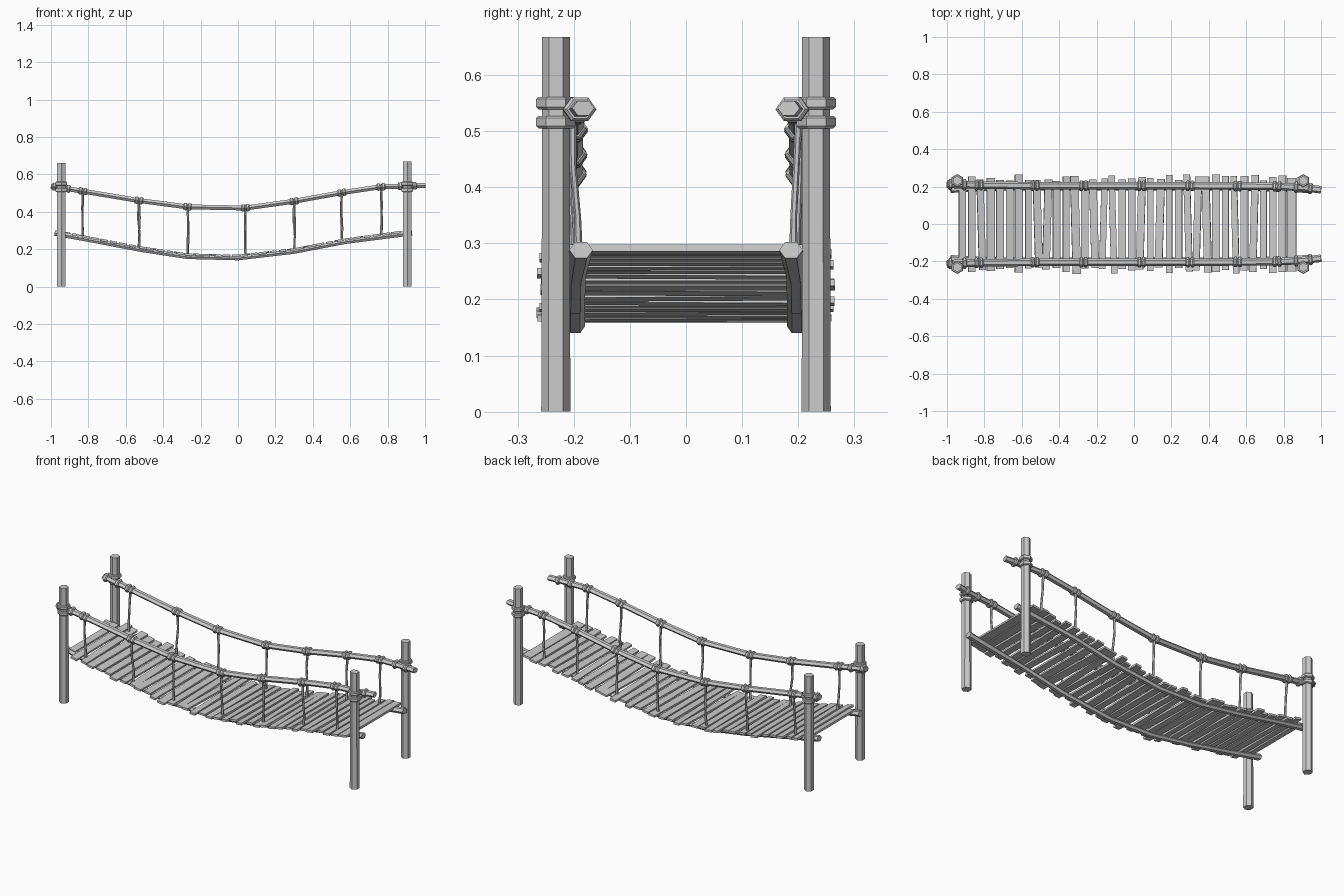
import bpy, bmesh, math, random
from mathutils import Vector

random.seed(4)
cube = bpy.data.objects.get("Cube")
if cube:
    bpy.data.objects.remove(cube, do_unlink=True)

wood = bpy.data.materials.new("weathered_grey")
wood.use_nodes = True
GREY = (0.6, 0.6, 0.6, 1)
wood.diffuse_color = GREY
wood.node_tree.nodes["Principled BSDF"].inputs["Base Color"].default_value = GREY


def finish(name, bm):
    bmesh.ops.recalc_face_normals(bm, faces=bm.faces)
    mesh = bpy.data.meshes.new(name)
    bm.to_mesh(mesh)
    bm.free()
    mesh.materials.append(wood)
    obj = bpy.data.objects.new(name, mesh)
    bpy.context.collection.objects.link(obj)
    return obj


def tube(bm, path, radii, flat=1.0):
    """Hexagonal tube along a path, one radius per point, corners to the sides."""
    pts = [Vector(p) for p in path]
    rings = []
    for i, p in enumerate(pts):
        d = (pts[min(i + 1, len(pts) - 1)] - pts[max(i - 1, 0)]).normalized()
        side = Vector((0, 1, 0))
        side = (side - d * side.dot(d)).normalized()
        up = d.cross(side)
        rings.append([bm.verts.new(p + radii[i] * (side * math.cos(a) + up * flat * math.sin(a)))
                      for a in (k * math.pi / 3 for k in range(6))])
    for a, b in zip(rings, rings[1:]):
        for k in range(6):
            j = (k + 1) % 6
            bm.faces.new((a[k], a[j], b[j], b[k]))
    bm.faces.new(rings[0])
    bm.faces.new(rings[-1])


def sample(path, x):
    """Point on a path at the given x."""
    for a, b in zip(path, path[1:]):
        if x <= b[0]:
            break
    return Vector(a).lerp(Vector(b), (x - a[0]) / (b[0] - a[0]))


def band(bm, path, x, radius, width, flat):
    """Rope wrap around a rail at x, with chamfered rims."""
    d = (sample(path, x + 0.01) - sample(path, x - 0.01)).normalized()
    c = sample(path, x)
    tube(bm, [c + d * width * t for t in (-0.5, -0.25, 0.25, 0.5)],
         [radius * 0.8, radius, radius, radius * 0.8], flat)


RAIL = [(-1, 0.212, 0.537), (-0.83, 0.208, 0.51), (-0.53, 0.205, 0.46), (-0.27, 0.205, 0.426),
        (0.04, 0.205, 0.42), (0.3, 0.204, 0.456), (0.56, 0.203, 0.503), (0.76, 0.202, 0.533),
        (0.9, 0.195, 0.537), (1, 0.183, 0.541)]
BEAM = [(-0.98, 0.187, 0.286), (-0.78, 0.194, 0.247), (-0.52, 0.197, 0.197), (-0.27, 0.197, 0.159),
        (0, 0.197, 0.152), (0.3, 0.197, 0.187), (0.57, 0.196, 0.239), (0.93, 0.187, 0.288)]
HANGERS = (-0.83, -0.53, -0.27, 0.04, 0.3, 0.555, 0.765)
POSTS = ((-0.945, 0.66), (0.905, 0.668))

for label, s in (("left", -1), ("right", 1)):
    side = "front" if s < 0 else "back"
    rail = [(x, s * y, z) for x, y, z in RAIL]
    beam = [(x, s * y, z) for x, y, z in BEAM]

    # Sagging handrail and deck beam
    bm = bmesh.new()
    tube(bm, rail, [0.02] * len(rail), 0.75)
    finish(side + "_handrail", bm)
    bm = bmesh.new()
    tube(bm, beam, [0.021] + [0.017] * (len(beam) - 2) + [0.021], 0.8)
    finish(side + "_deck_beam", bm)

    # Hanging ropes, each slightly crooked
    bm = bmesh.new()
    for x in HANGERS:
        top, low = sample(rail, x), sample(beam, x)
        path = [top.lerp(low, t) for t in (0, 0.35, 0.7, 1)]
        for p in path[1:3]:
            p += Vector((random.uniform(-0.006, 0.006), random.uniform(-0.004, 0.004), 0))
        tube(bm, path, [0.007, 0.006, 0.006, 0.008])
    finish(side + "_hanging_ropes", bm)

    # Paired rope wraps on the handrail
    bm = bmesh.new()
    for x in HANGERS:
        for off in (-0.012, 0.012):
            band(bm, rail, x + off, 0.028, 0.021, 0.8)
    for px, h in POSTS:
        for off in (-0.038, 0.038):
            band(bm, rail, px + off, 0.03, 0.022, 0.8)
    finish(side + "_rail_wraps", bm)

    # Posts with two rope wraps each
    for px, h in POSTS:
        end = "right" if px < 0 else "left"
        y = s * 0.232
        bm = bmesh.new()
        tube(bm, [(px, y, 0), (px, y, h / 2), (px, y, h)], [0.026, 0.025, 0.025])
        finish(f"{side}_{end}_post", bm)
        bm = bmesh.new()
        for z in (0.516, 0.55):
            tube(bm, [(px, y, z + t) for t in (-0.011, -0.007, 0.007, 0.011)],
                 [0.031, 0.035, 0.035, 0.031])
        finish(f"{side}_{end}_post_wraps", bm)

# Uneven deck planks following the beams
bm = bmesh.new()
COUNT = 36
for i in range(COUNT):
    x = -0.92 + i * 1.765 / (COUNT - 1)
    c = sample(BEAM, x)
    d = (sample(BEAM, x + 0.02) - sample(BEAM, x - 0.02))
    along = Vector((d.x, 0, d.z)).normalized()
    up = Vector((-along.z, 0, along.x))
    width = 0.05 if i == COUNT - 1 else random.uniform(0.034, 0.044)
    skew = random.choice((0, 0, 0, 0.007, -0.007))
    c.y = random.uniform(-0.006, 0.006)
    c += up * 0.012
    half = 0.2 if i == 0 else random.uniform(0.232, 0.262)
    corners = bmesh.ops.create_cube(bm, size=1)["verts"]
    for v in corners:
        a, b, t = v.co
        v.co = c + along * (a * width + b * 2 * skew) + up * t * 0.012 + Vector((0, b * 2 * half, 0))
finish("deck_planks", bm)
